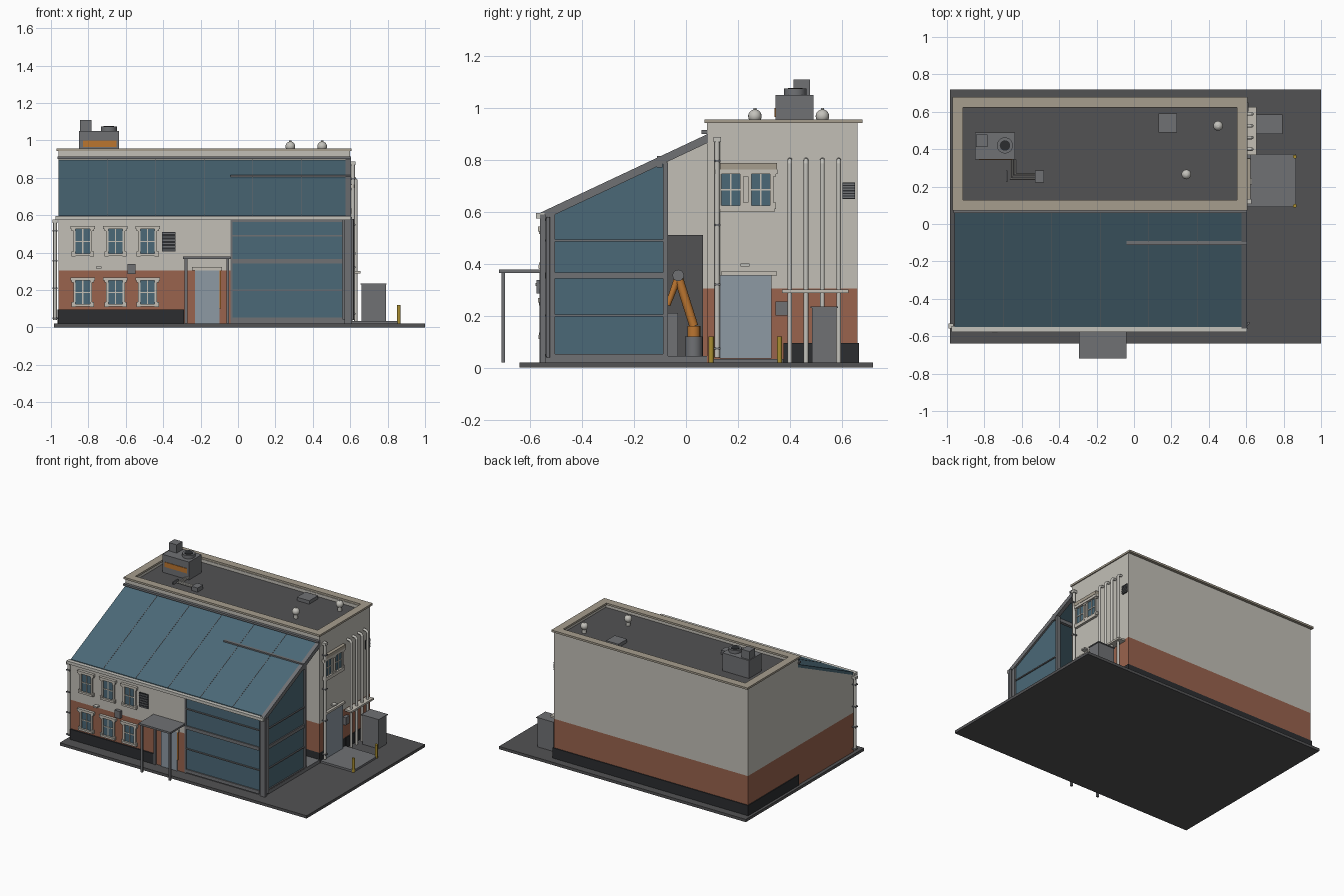
import bpy, bmesh, math
from mathutils import Vector

if "Cube" in bpy.data.objects:
    bpy.data.objects.remove(bpy.data.objects["Cube"])

def mat(name, *c):
    m = bpy.data.materials.new(name)
    m.diffuse_color = (*c, 1)
    m.use_nodes = True
    m.node_tree.nodes["Principled BSDF"].inputs["Base Color"].default_value = m.diffuse_color
    return m

WALL = mat("plaster", .54, .52, .47)
BRICK = mat("brick", .32, .125, .075)
DARK = mat("dark", .025, .027, .03)
ASPH = mat("asphalt", .085, .085, .088)
STEEL = mat("steel", .16, .165, .175)
GLASS = mat("glass", .07, .14, .185)
DOOR = mat("door", .27, .32, .37)
TRIM = mat("trim", .55, .52, .46)
STONE = mat("stone", .38, .34, .27)
PIPE = mat("pipe", .55, .54, .5)
ORANGE = mat("orange", .5, .18, .03)
YELLOW = mat("yellow", .4, .27, .03)

def finish(name, bm, m, smooth=False):
    bmesh.ops.recalc_face_normals(bm, faces=bm.faces)
    me = bpy.data.meshes.new(name)
    for f in bm.faces:
        f.smooth = smooth and len(f.verts) < 5
    bm.to_mesh(me)
    bm.free()
    me.materials.append(m)
    o = bpy.data.objects.new(name, me)
    bpy.context.collection.objects.link(o)
    return o

def box(name, x0, x1, y0, y1, z0, z1, m=STEEL):
    bm = bmesh.new()
    bmesh.ops.create_cube(bm, size=1)
    for v in bm.verts:
        v.co = ((x0+x1)/2 + v.co.x*(x1-x0), (y0+y1)/2 + v.co.y*(y1-y0), (z0+z1)/2 + v.co.z*(z1-z0))
    return finish(name, bm, m)

def prism(name, pts, x0, x1, m):
    """Extrude a (y, z) profile along x."""
    bm = bmesh.new()
    f = bm.faces.new([bm.verts.new((x0, y, z)) for y, z in pts])
    g = bmesh.ops.extrude_face_region(bm, geom=[f])["geom"]
    bmesh.ops.translate(bm, vec=(x1-x0, 0, 0), verts=[v for v in g if isinstance(v, bmesh.types.BMVert)])
    return finish(name, bm, m)

def rod(name, a, b, r, m=STEEL, n=12, r2=None):
    a, b = Vector(a), Vector(b)
    bm = bmesh.new()
    bmesh.ops.create_cone(bm, cap_ends=True, segments=n, radius1=r, radius2=r if r2 is None else r2, depth=(b-a).length)
    q = (b-a).to_track_quat('Z', 'Y')
    for v in bm.verts:
        v.co = (a+b)/2 + q @ v.co
    return finish(name, bm, m, True)

def ball(name, c, r, m):
    bm = bmesh.new()
    bmesh.ops.create_uvsphere(bm, u_segments=16, v_segments=10, radius=r)
    bmesh.ops.translate(bm, vec=c, verts=bm.verts)
    return finish(name, bm, m, True)

def bent_pipe(name, pts, r, m):
    for a, b in zip(pts, pts[1:]):
        rod(name, a, b, r, m)
    for p in pts[1:-1]:
        ball(name + "_elbow", p, r, m)

def ring(name, x0, x1, y0, y1, w, z0, z1, m):
    box(name, x0, x1, y0, y0+w, z0, z1, m)
    box(name, x0, x1, y1-w, y1, z0, z1, m)
    box(name, x0, x0+w, y0+w, y1-w, z0, z1, m)
    box(name, x1-w, x1, y0+w, y1-w, z0, z1, m)

def wall_box(side, name, u0, u1, d0, d1, z0, z1, m):
    """Box on the front wall (u = x) or right wall (u = y); d is distance outward."""
    if side == "front":
        return box(name, u0, u1, FY-d1, FY-d0, z0, z1, m)
    return box(name, RX+d0, RX+d1, u0, u1, z0, z1, m)

def window(side, u, z0, z1, w):
    h = w/2
    wall_box(side, "window_glass", u-h, u+h, 0, .004, z0, z1, GLASS)
    for s in (-1, 1):
        a, b = sorted((u+s*h, u+s*(h+.013)))
        wall_box(side, "window_jamb", a, b, 0, .012, z0-.01, z1+.01, TRIM)
        for z in (z0-.015, z1-.01):
            a, b = sorted((u+s*h, u+s*(h+.022)))
            wall_box(side, "window_quoin", a, b, 0, .015, z, z+.025, TRIM)
    wall_box(side, "window_sill", u-h-.018, u+h+.018, 0, .018, z0-.014, z0, TRIM)
    wall_box(side, "window_lintel", u-h-.028, u+h+.028, 0, .02, z1, z1+.018, TRIM)
    wall_box(side, "window_bar", u-h, u+h, 0, .008, (z0+z1)/2-.003, (z0+z1)/2+.003, TRIM)
    wall_box(side, "window_bar", u-.003, u+.003, 0, .008, z0, z1, TRIM)

def louver(side, u0, u1, z0, z1, n=6):
    wall_box(side, "louver_back", u0, u1, 0, .006, z0, z1, DARK)
    for i in range(n):
        z = z0 + (i+.5)*(z1-z0)/n
        wall_box(side, "louver_slat", u0, u1, 0, .011, z-.003, z+.003, STEEL)

def slope(y):
    return .595 + (y+.56)*.47

FY, RX, LX, MX = -.55, .6, -.96, -.035

# ground slab and rear block in three wall bands
box("ground_slab", -.985, 1, -.64, .72, 0, .02, ASPH)
box("rear_brick_band", LX, RX, .08, .66, .02, .305, BRICK)
box("rear_upper_wall", LX, RX, .08, .66, .305, .915, WALL)
box("rear_plinth", LX-.006, RX, .08, .666, .02, .095, DARK)
box("side_plinth", RX, RX+.007, .375, .666, .02, .095, DARK)
box("flat_roof", -.92, .56, .12, .63, .91, .92, ASPH)
ring("parapet", LX, RX, .08, .66, .04, .915, .942, WALL)
ring("cornice", -.97, .607, .072, .68, .056, .942, .956, STONE)

# front wing with sloping top
box("front_brick_band", LX, MX, FY, .08, .02, .305, BRICK)
prism("front_upper_wall", [(FY, .305), (.08, .305), (.08, slope(.08)-.022), (FY, slope(FY)-.022)], LX, MX, WALL)
box("front_plinth", LX, -.29, FY-.009, FY, .02, .095, DARK)

# lean-to roof, seams, rafters and gutters
prism("sloping_roof", [(FY, slope(FY)-.022), (.085, slope(.085)-.022), (.085, slope(.085)), (FY, slope(FY))], LX, RX-.02, GLASS)
for i in range(1, 6):
    x = LX + .26*i
    prism("roof_seam", [(FY, slope(FY)), (.08, slope(.08)), (.08, slope(.08)+.002), (FY, slope(FY)+.002)], x-.0015, x+.0015, STEEL)
prism("edge_rafter", [(-.56, slope(-.56)-.032), (.085, slope(.085)-.032), (.085, slope(.085)+.002), (-.56, slope(-.56)+.002)], RX-.025, RX+.003, STEEL)
box("roof_purlin", -.04, RX+.003, -.112, -.09, .77, .815)
box("front_gutter", -.975, .605, -.578, -.545, .574, .595, PIPE)
box("upper_gutter", -.965, .605, .06, .082, .9, .914)

# glazed hall
box("hall_floor", MX, RX, FY, .08, .02, .045)
box("front_glazing", MX, .56, FY, FY+.01, .045, .575, GLASS)
prism("side_glazing", [(-.51, .05), (-.085, .05), (-.085, slope(-.085)-.03), (-.51, slope(-.51)-.03)], .58, .59, GLASS)
for z, t in ((.04, .012), (.2, .004), (.355, .012), (.49, .004), (.57, .006)):
    box("front_transom", MX, .56, FY-.008, FY+.012, z-t, z+t)
    if z < .55:
        box("side_transom", .575, .598, -.51, -.085, z-t, z+t)
box("corner_post", .552, .6, -.537, -.505, .02, .6)
box("corner_post_outer", .57, .61, -.562, -.54, .02, .59)
box("side_post", .57, .6, -.088, -.07, .02, .79)
box("left_post", MX-.006, MX+.006, FY-.006, FY+.02, .02, .575)
box("inner_doorway", MX, MX+.01, -.3, .065, .045, .51, ASPH)

# robot arm on a pedestal in the hall
rx = .3
rod("robot_pedestal", (rx, .03, .045), (rx, .03, .12), .033, STEEL, 16)
rod("robot_turret", (rx, .03, .12), (rx, .03, .16), .025, ORANGE, 16)
rod("robot_lower_arm", (rx, .03, .16), (rx, -.03, .35), .017, ORANGE)
rod("robot_elbow", (rx-.03, -.03, .355), (rx+.03, -.03, .355), .022, STEEL, 16)
rod("robot_forearm", (rx, -.03, .35), (rx, -.07, .24), .014, ORANGE, 12, .01)
box("work_bench", .2, .4, -.2, -.03, .045, .21)

# entrance with canopy
box("entrance_door", -.23, -.1, FY-.008, FY, .02, .305, DOOR)
box("door_edge", -.1, -.092, FY-.01, FY, .1, .305, ORANGE)
box("door_lintel", -.245, -.085, FY-.014, FY, .305, .322, TRIM)
box("canopy", -.295, -.04, -.72, FY, .365, .378)
for x in (-.278, -.055):
    box("canopy_post", x-.007, x+.007, -.71, -.696, .02, .366)
box("canopy_wall_post", -.285, -.272, FY-.014, FY, .02, .366)

# front wall details
for x in (-.83, -.655, -.483):
    window("front", x, .395, .525, .075)
    window("front", x, .125, .25, .075)
louver("front", -.405, -.335, .405, .51)
box("wall_box", -.59, -.547, FY-.025, FY, .285, .338)
box("wall_lamp", -.76, -.73, FY-.03, FY, .315, .325, PIPE)

# right wall details
for y in (.172, .288):
    window("right", y, .625, .745, .072)
wall_box("right", "double_lintel", .13, .35, 0, .022, .763, .787, STONE)
wall_box("right", "double_sill", .13, .34, 0, .018, .6, .612, TRIM)
louver("right", .602, .65, .65, .712)
wall_box("right", "service_door", .13, .33, 0, .012, .035, .355, DOOR)
wall_box("right", "service_door_lintel", .135, .35, 0, .018, .355, .37, TRIM)
wall_box("right", "side_lamp", .21, .245, 0, .03, .39, .4, PIPE)
wall_box("right", "meter_box", .345, .39, 0, .025, .2, .255, STEEL)
for y in (.4, .462, .525, .588):
    bent_pipe("riser_pipe", [(.63, y, .02), (.63, y, .785), (.622, y, .796), (.595, y, .8)], .009, PIPE)
box("pipe_rack", .6, .655, .37, .625, .288, .301, TRIM)
box("loading_step", .6, .865, .09, .375, .02, .034)
box("equipment_cabinet", .66, .79, .485, .58, .02, .235)
box("cabinet_top", .655, .795, .48, .585, .229, .236)
for y in (.097, .36):
    rod("bollard", (.86, y, .02), (.86, y, .12), .01, YELLOW)

# downpipes with hoppers and clamps
for x, y, top in ((-.978, -.545, .57), (.615, .12, .88)):
    rod("downpipe", (x, y, .04), (x, y, top), .01, PIPE)
    box("pipe_hopper", x-.014, x+.014, y-.014, y+.014, top-.012, top+.008, PIPE)
    for k in (.08, .36, .62, .9):
        box("pipe_clamp", x-.014, x+.014, y-.013, y+.013, top*k, top*k+.008)
rod("hall_downpipe", (.612, -.53, .04), (.612, -.53, .58), .007, STEEL)

# rooftop plant
box("plant_unit", -.85, -.635, .345, .49, .92, 1.05)
box("plant_grille", -.83, -.65, .341, .346, .965, 1.0, ORANGE)
box("plant_stack", -.845, -.782, .413, .478, 1.05, 1.11)
rod("fan_ring", (-.69, .42, 1.05), (-.69, .42, 1.074), .043, STEEL, 20)
rod("fan_hub", (-.69, .42, 1.074), (-.69, .42, 1.077), .028, DARK, 20)
for i in range(3):
    x, y = -.66 + .012*i, .242 + .012*i
    bent_pipe("roof_pipe", [(x, .345, .935), (x, y, .935), (-.52, y, .935)], .004, PIPE)
box("roof_pipe_stand", -.685, -.677, .225, .285, .92, .94)
box("roof_pipe_box", -.53, -.48, .222, .285, .92, .95)
box("roof_hatch", .13, .23, .49, .59, .92, .945)
for x, y in ((.28, .265), (.45, .525)):
    rod("vent_neck", (x, y, .92), (x, y, .96), .015, PIPE)
    ball("vent_ball", (x, y, .968), .026, PIPE)
    rod("vent_cap", (x, y, .99), (x, y, .999), .006, PIPE)
